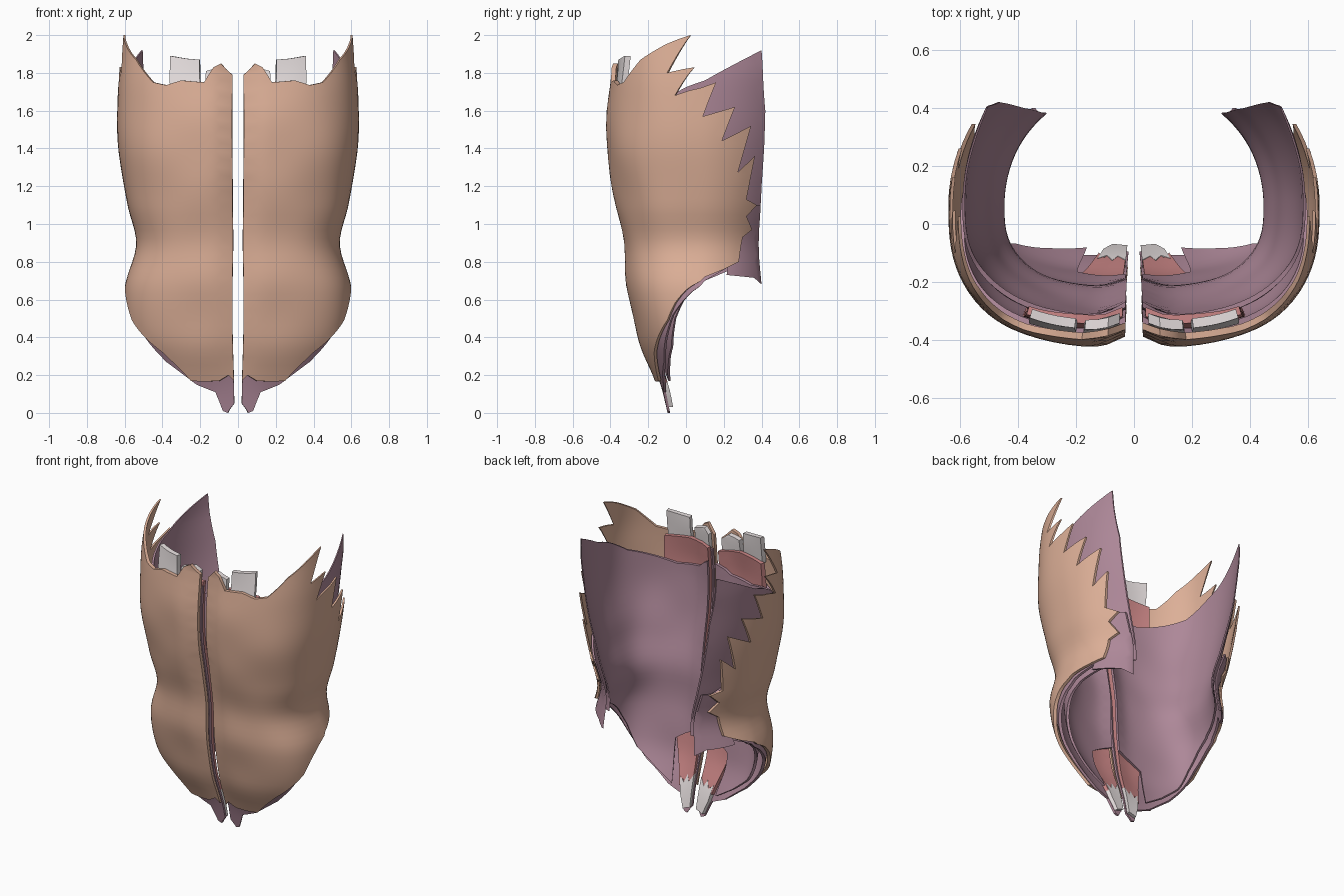
import bpy, bmesh
from math import sin, cos, asin, acos, pi, exp
from mathutils import Vector
from mathutils.geometry import delaunay_2d_cdt

if "Cube" in bpy.data.objects:
    bpy.data.objects.remove(bpy.data.objects["Cube"])

# Torso profile: height, half width, front y, back depth
KEYS = [(0, .36, -.118, .42), (.2, .45, -.18, .42), (.4, .57, -.258, .42), (.65, .60, -.313, .42),
        (.89, .54, -.335, .42), (1.1, .585, -.375, .47), (1.4, .633, -.425, .54),
        (1.7, .637, -.413, .61), (2.0, .607, -.385, .75)]
YC, N, K, STEP = .07, 2.75, .6, .042


def torso(z, inset):
    z = min(max(z, 0), 2)
    i = max(j for j in range(len(KEYS) - 1) if KEYS[j][0] <= z)
    p = [KEYS[max(0, min(len(KEYS) - 1, i + k))] for k in (-1, 0, 1, 2)]
    h = p[2][0] - p[1][0]
    t = (z - p[1][0]) / h
    out = []
    for c in (1, 2, 3):
        m0 = (p[2][c] - p[0][c]) / (p[2][0] - p[0][0]) * h
        m1 = (p[3][c] - p[1][c]) / (p[3][0] - p[1][0]) * h
        out.append((2*t**3 - 3*t*t + 1) * p[1][c] + (t**3 - 2*t*t + t) * m0
                   + (3*t*t - 2*t**3) * p[2][c] + (t**3 - t*t) * m1)
    # layers lie closer together at the upper flanks and towards the groin
    side = 1 - .5 * min(1, max(0, (z - 1.2) / .6))
    return out[0] - inset * side, out[1] + inset * 1.2 * (.6 + .4 * min(1, z / .7)), out[2]


def F(x, z, inset):
    """Point on the wall given by its x, front part."""
    w, yf, d = torso(z, inset)
    return Vector((K * asin(min(1, x / w) ** (N / 2)), z))


def S(y, z, inset):
    """Point on the wall given by its y, side and back part."""
    w, yf, d = torso(z, inset)
    if y < YC:
        a = acos(min(1, (YC - y) / (YC - yf)) ** (N / 2))
    else:
        a = pi / 2 + asin(min(1, (y - YC) / d))
    return Vector((K * a, z))


def wall(u, z, inset):
    a = u / K
    # gentle muscle relief
    bump = .002 * sin(z * 13 + a * 3) * sin(a * 5 - z * 4) * min(1, z)
    w, yf, d = torso(z, inset + bump)
    if a < pi / 2:
        x = w * max(0, sin(a)) ** (2 / N)
        y = YC - (YC - yf) * max(0, cos(a)) ** (2 / N)
        y += .045 * exp(-(x / .075) ** 2) * min(1, z / 1.2)
        y += .006 * sin(z * 15) * exp(-((x - .2) / .15) ** 2)
    else:
        x, y = w * sin(a), YC - d * cos(a)
    return x, y, z


def material(name, rgb):
    m = bpy.data.materials.new(name)
    m.diffuse_color = (*rgb, 1)
    m.use_nodes = True
    m.node_tree.nodes["Principled BSDF"].inputs["Base Color"].default_value = m.diffuse_color
    return m


def sheet(name, outline, inset, thick, mat):
    """Curved slab cut to an outline drawn on the torso wall, mirrored in x."""
    corners = [f(c, z, inset) for f, c, z in outline]
    rim = []
    for p, q in zip(corners, corners[1:] + corners[:1]):
        n = max(1, round((q - p).length / STEP))
        rim += [p.lerp(q, i / n) for i in range(n)]
    pts = list(rim)
    for i in range(1, 40):
        for j in range(49):
            g = Vector(((i + .5 * (j % 2)) * STEP, j * STEP))
            if min((g - r).length for r in rim) > STEP * .5:
                pts.append(g)
    vs, _, fs, *_ = delaunay_2d_cdt(pts, [], [list(range(len(rim)))], 1, 1e-5)
    bm = bmesh.new()
    layers = [{}, {}]
    for f in fs:
        a, b, c = (vs[i] for i in f)
        if (b - a).cross(c - a) < 0:
            f = f[::-1]
        for k, layer in enumerate(layers):
            for i in f:
                if i not in layer:
                    layer[i] = bm.verts.new(wall(vs[i].x, vs[i].y, inset + k * thick))
            ids = f[::-1] if k else f
            bm.faces.new([layer[i] for i in ids])
    twin = {layers[0][i]: layers[1][i] for i in layers[0]}
    for e in [e for e in bm.edges if e.is_boundary and e.verts[0] in twin]:
        a, b = e.verts
        bm.faces.new((a, b, twin[b], twin[a]))
    bmesh.ops.recalc_face_normals(bm, faces=bm.faces)
    me = bpy.data.meshes.new(name)
    bm.to_mesh(me)
    bm.free()
    me.materials.append(mat)
    ob = bpy.data.objects.new(name, me)
    bpy.context.collection.objects.link(ob)
    bpy.ops.object.select_all(action='DESELECT')
    ob.select_set(True)
    bpy.context.view_layer.objects.active = ob
    bpy.ops.object.shade_smooth_by_angle(angle=.7)
    ob.modifiers.new("mirror", 'MIRROR')


def run(f, *pairs):
    return [(f, a, b) for a, b in pairs]


tan = material("tan_muscle", (.72, .43, .31))
mauve = material("mauve_muscle", (.42, .245, .315))
red = material("red_muscle", (.60, .24, .24))
white = material("tendon", (.82, .76, .76))

# External oblique with its toothed rear edge
sheet("external_oblique",
      run(F, (.03, 1.79), (.09, 1.85), (.13, 1.83), (.18, 1.75), (.3, 1.76), (.38, 1.735), (.45, 1.75))
      + run(S, (-.24, 1.87), (-.11, 1.95), (.025, 2.0), (-.1, 1.8), (.045, 1.83), (-.06, 1.68), (.16, 1.75),
            (.09, 1.57), (.26, 1.62), (.19, 1.44), (.345, 1.52), (.275, 1.275), (.365, 1.36),
            (.32, 1.13), (.375, 1.1), (.32, 1.04), (.35, .97), (.30, .93), (.28, .8), (.2, .76),
            (.1, .72), (0, .65), (-.06, .58), (-.1, .49))
      + run(F, (.4, .32), (.25, .17), (.18, .165), (.1, .17), (.05, .2), (.022, .17)), 0, .02, tan)

# Internal oblique, showing at the flank flap and below the groin edge
sheet("internal_oblique",
      run(F, (.03, 1.70), (.3, 1.58))
      + run(S, (-.1, 1.4), (.2, 1.22), (.35, 1.1), (.395, 1.1), (.385, .9), (.40, .68), (.36, .715),
            (.215, .73), (.22, .77), (.1, .70), (0, .61), (-.07, .52), (-.1, .43))
      + run(F, (.38, .27), (.22, .15), (.12, .11), (.08, .01), (.055, 0), (.02, .05)), .028, .018, mauve)

# Transversus, the deep lining, open over the lower rectus
sheet("transversus",
      run(F, (.03, 1.64), (.12, 1.57), (.28, 1.55))
      + run(S, (-.15, 1.63), (.1, 1.76), (.40, 1.92), (.42, 1.6), (.40, 1.2), (.385, .8), (.24, .76),
            (.1, .70), (0, .62), (-.06, .5))
      + run(F, (.42, .35), (.3, .25), (.17, .17), (.2, .44), (.03, .53)), .077, .016, mauve)

# Rectus belly
sheet("rectus",
      run(F, (.04, 1.72), (.19, 1.74), (.37, 1.72), (.37, 1.2), (.33, .85), (.22, .5), (.13, .16),
          (.11, .21), (.095, .17), (.08, .22), (.06, .18), (.03, .21)), .048, .026, red)

# Rectus tendons: two upper straps and a lower stump
sheet("upper_tendon_outer",
      run(F, (.2, 1.71), (.205, 1.87), (.27, 1.875), (.36, 1.89), (.36, 1.71)), .025, .028, white)
sheet("upper_tendon_inner",
      run(F, (.05, 1.70), (.05, 1.80), (.09, 1.83), (.17, 1.81), (.175, 1.71)), .025, .028, white)
sheet("lower_tendon",
      run(F, (.03, .25), (.06, .2), (.08, .24), (.1, .19), (.135, .22), (.115, .12), (.08, .03),
          (.025, .05)), .046, .03, white)
